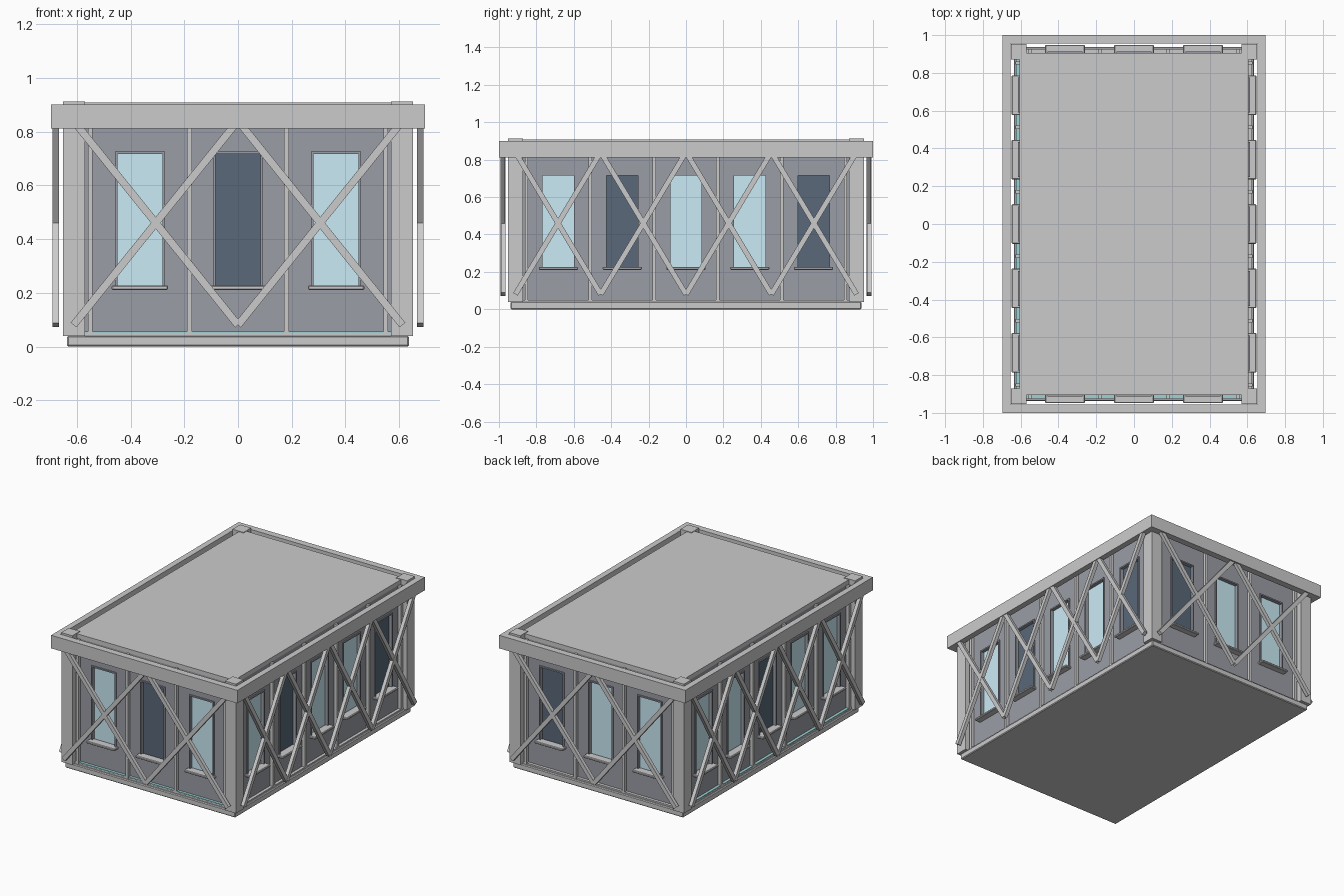
import bpy, bmesh, math
from mathutils import Matrix, Vector

if "Cube" in bpy.data.objects:
    bpy.data.objects.remove(bpy.data.objects["Cube"])


def material(name, rgb):
    m = bpy.data.materials.new(name)
    m.diffuse_color = (*rgb, 1)
    m.use_nodes = True
    m.node_tree.nodes["Principled BSDF"].inputs["Base Color"].default_value = m.diffuse_color
    return m


WALL = material("wall_grey", (0.33, 0.34, 0.38))
LIGHT = material("light_glass", (0.60, 0.83, 0.92))
DARK = material("dark_glass", (0.10, 0.14, 0.19))
TEAL = material("teal_strip", (0.35, 0.65, 0.68))


def box(name, lo, hi, mat=None, xf=Matrix(), bevel=0.0):
    """Box between two corners, moved by a transform."""
    lo, hi = Vector(lo), Vector(hi)
    bm = bmesh.new()
    bmesh.ops.create_cube(bm, size=1)
    for v in bm.verts:
        v.co = Vector([(lo[i] + hi[i]) / 2 + v.co[i] * (hi[i] - lo[i]) for i in range(3)])
    if bevel:
        bmesh.ops.bevel(bm, geom=bm.edges[:], offset=bevel, segments=1, affect='EDGES')
    bm.transform(xf)
    me = bpy.data.meshes.new(name)
    bm.to_mesh(me)
    bm.free()
    ob = bpy.data.objects.new(name, me)
    bpy.context.collection.objects.link(ob)
    if mat:
        me.materials.append(mat)
    return ob


WX, WY = 0.605, 0.905          # wall planes
WIN_LO, WIN_HI, WIN_W = 0.225, 0.725, 0.093

# base slab, wall core and roof slab
box("base_slab", (-.636, -.938, 0), (.636, .938, .04), bevel=.005)
box("wall_core", (-WX + .03, -WY + .03, .04), (WX - .03, WY - .03, .88), WALL)
box("roof", (-WX, -WY, .88), (WX, WY, .908))

# corner posts
for sx in (-1, 1):
    for sy in (-1, 1):
        xs = sorted((sx * .57, sx * .652))
        ys = sorted((sy * .872, sy * .953))
        box("corner_post", (xs[0], ys[0], .04), (xs[1], ys[1], .912))


def brace(xf, a, b, y0, y1):
    """Flat diagonal bar from a to b in the facade plane."""
    a, b = Vector((a[0], 0, a[1])), Vector((b[0], 0, b[1]))
    d = b - a
    rot = Matrix.Rotation(-math.atan2(d.z, d.x), 4, 'Y')
    h = d.length / 2
    bar = Matrix.Translation((a + b) / 2) @ rot
    box("diagonal_brace", (-h, y0, -.014), (h, y1, .014), None, xf @ bar)


def facade(turn, wall, half, colours, pitch, mullions, bays, strip):
    """One side, built facing -y and turned into place."""
    xf = Matrix.Rotation(math.radians(turn), 4, 'Z')

    def part(name, u0, u1, out0, out1, z0, z1, mat=None, bevel=0.0):
        box(name, (u0, -wall - out1, z0), (u1, -wall - out0, z1), mat, xf, bevel)

    # wall bands above and below the windows
    part("lower_wall", -half, half, -.03, 0, .04, WIN_LO, WALL)
    part("upper_wall", -half, half, -.03, 0, WIN_HI, .88, WALL)
    # windows with frame and sill, and the wall piers between them
    n = len(colours)
    edge = -half
    for i, c in enumerate(colours):
        u = (i - (n - 1) / 2) * pitch
        part("wall_pier", edge, u - WIN_W, -.03, 0, WIN_LO, WIN_HI, WALL)
        edge = u + WIN_W
        part("window_glass", u - WIN_W, u + WIN_W, -.03, -.015, WIN_LO, WIN_HI,
             LIGHT if c == "L" else DARK)
        for s in (-1, 1):
            e = sorted((u + s * WIN_W, u + s * (WIN_W - .009)))
            part("window_jamb", e[0], e[1], -.016, .008, WIN_LO, WIN_HI, WALL)
        part("window_head", u - WIN_W, u + WIN_W, -.016, .008, WIN_HI - .009, WIN_HI, WALL)
        part("window_sill", u - .105, u + .105, -.01, .043, .211, .227, bevel=.004)
    part("wall_pier", edge, half, -.03, 0, WIN_LO, WIN_HI, WALL)
    # mullions and bottom rail
    for u in mullions:
        part("mullion", u - .009, u + .009, 0, .022, .04, .88)
    part("bottom_rail", -half, half, 0, .02, .04, .05)
    if strip:
        part("rail_strip", -half, half, 0, .019, .05, .056, TEAL)
    # crossed diagonal braces
    span = half + .007
    w = 2 * span / bays
    for i in range(bays):
        l = -span + i * w
        y0, y1 = -wall - .086, -wall - .062
        brace(xf, (l, .08), (l + w, .84), y0, y1)
        brace(xf, (l, .84), (l + w, .08), y0 + .001, y1 + .001)
    # cornice bar
    long_side = abs(wall - WX) < 1e-6
    end = half + (.055 if long_side else .09)
    part("cornice", -end, end, .05, .09 if long_side else .095, .812, .9)


FRONT_MULLIONS = (-.55, -.18, .18, .55)
SIDE_MULLIONS = [(i - 2.5) * .341 for i in range(6)]
facade(0, WY, WX, "LDL", .365, FRONT_MULLIONS, 2, True)
facade(90, WX, WY, "LDLLD", .341, SIDE_MULLIONS, 4, False)
facade(180, WY, WX, "DLL", .365, FRONT_MULLIONS, 2, False)
facade(270, WX, WY, "LLDLL", .341, SIDE_MULLIONS, 4, True)
